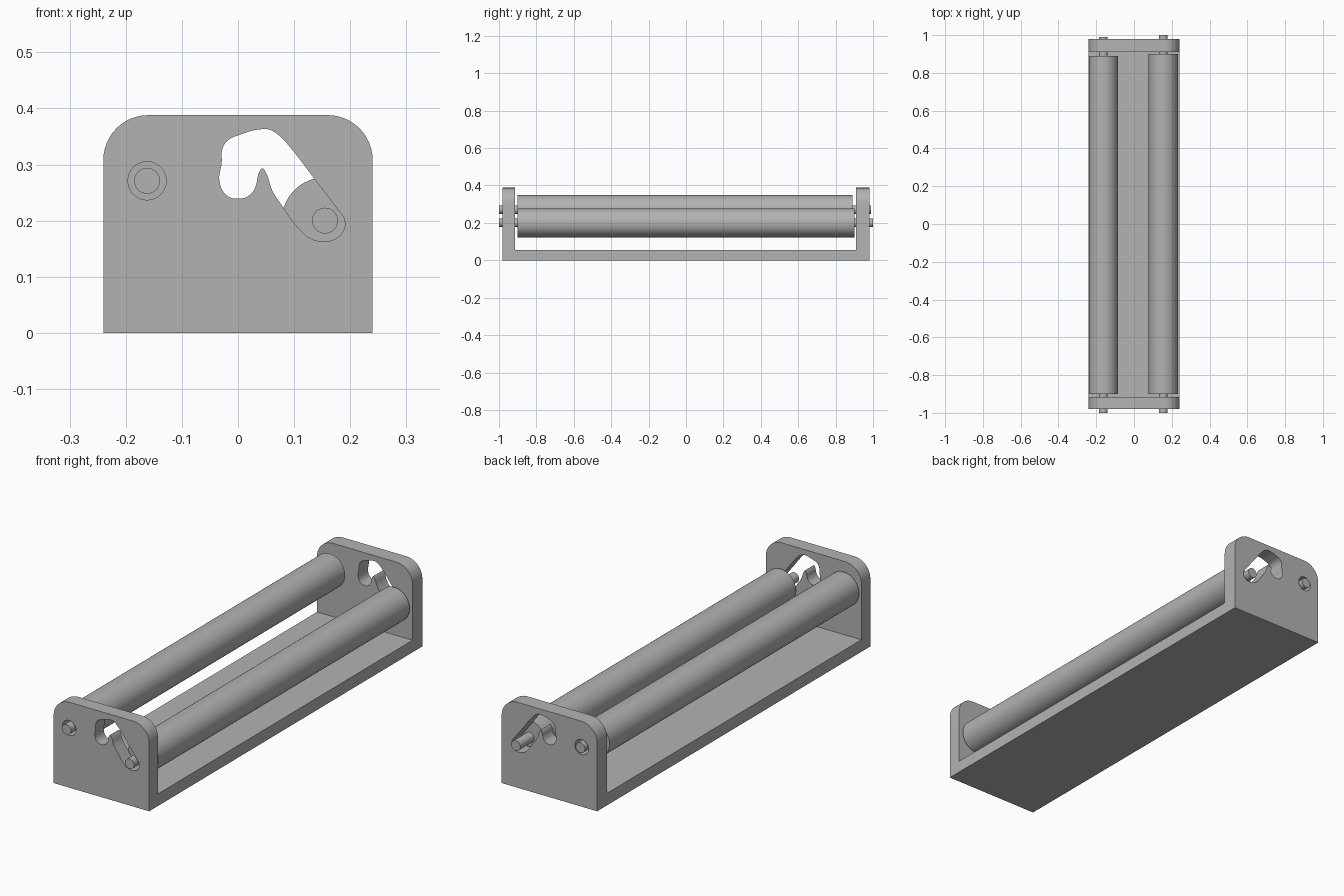
import bpy
import math

default = bpy.data.objects.get("Cube")
if default:
    bpy.data.objects.remove(default, do_unlink=True)

grey = bpy.data.materials.new("plain grey")
grey.use_nodes = True
colour = (0.45, 0.45, 0.45, 1)
grey.diffuse_color = colour
grey.node_tree.nodes["Principled BSDF"].inputs["Base Color"].default_value = colour


def activate(ob):
    bpy.ops.object.select_all(action='DESELECT')
    ob.select_set(True)
    bpy.context.view_layer.objects.active = ob


def smooth(ob):
    activate(ob)
    bpy.ops.object.shade_smooth_by_angle(angle=math.radians(30))


def prism(name, points, half_length, bezier=False):
    """Closed x-z outline extruded along y."""
    curve = bpy.data.curves.new(name, 'CURVE')
    curve.dimensions = '2D'
    curve.fill_mode = 'BOTH'
    curve.extrude = half_length
    curve.resolution_u = 6
    if bezier:
        spline = curve.splines.new('BEZIER')
        spline.bezier_points.add(len(points) - 1)
        for bp, (x, z) in zip(spline.bezier_points, points):
            bp.co = (x, z, 0)
            bp.handle_left_type = bp.handle_right_type = 'AUTO'
    else:
        spline = curve.splines.new('POLY')
        spline.points.add(len(points) - 1)
        for p, (x, z) in zip(spline.points, points):
            p.co = (x, z, 0, 1)
    spline.use_cyclic_u = True
    ob = bpy.data.objects.new(name, curve)
    bpy.context.collection.objects.link(ob)
    ob.rotation_euler.x = math.pi / 2
    activate(ob)
    bpy.ops.object.convert(target='MESH')
    ob = bpy.context.object
    # weld caps to walls so the solid is closed
    bpy.ops.object.transform_apply(location=False, rotation=True, scale=False)
    bpy.ops.object.mode_set(mode='EDIT')
    bpy.ops.mesh.select_all(action='SELECT')
    bpy.ops.mesh.remove_doubles(threshold=0.00005)
    bpy.ops.mesh.normals_make_consistent(inside=False)
    bpy.ops.object.mode_set(mode='OBJECT')
    return ob


def rod(name, x, z, radius, y0, y1):
    bpy.ops.mesh.primitive_cylinder_add(
        vertices=64, radius=radius, depth=y1 - y0,
        location=(x, (y0 + y1) / 2, z), rotation=(math.pi / 2, 0, 0))
    ob = bpy.context.object
    ob.name = name
    ob.data.materials.append(grey)
    smooth(ob)
    return ob


def cut(target, cutter):
    mod = target.modifiers.new("cut", 'BOOLEAN')
    mod.operation = 'DIFFERENCE'
    mod.solver = 'EXACT'
    mod.object = cutter
    activate(target)
    bpy.ops.object.modifier_apply(modifier=mod.name)
    bpy.data.objects.remove(cutter, do_unlink=True)


# Frame: round-shouldered block, hollowed into a floor and two end plates
W, H, R = 0.24, 0.388, 0.08
outline = [(-W, 0), (W, 0)]
for cx, start in ((W - R, 0), (R - W, 90)):
    for i in range(13):
        a = math.radians(start + i * 7.5)
        outline.append((cx + R * math.cos(a), H - R + R * math.sin(a)))
frame = prism("frame", outline, 0.98)

bpy.ops.mesh.primitive_cube_add(size=1, location=(0, -0.003, 0.555))
channel = bpy.context.object
channel.scale = (1, 1.825, 1)
cut(frame, channel)

# Curved locking slot through both end plates
slot = [(-0.033, 0.270), (-0.029, 0.304), (-0.028, 0.327), (-0.018, 0.343),
        (0.003, 0.353), (0.042, 0.363), (0.056, 0.362), (0.074, 0.351),
        (0.095, 0.328), (0.138, 0.272), (0.178, 0.219), (0.189, 0.203),
        (0.189, 0.185), (0.176, 0.169), (0.154, 0.163), (0.130, 0.168),
        (0.113, 0.181), (0.079, 0.226), (0.061, 0.254), (0.049, 0.287),
        (0.0435, 0.293), (0.038, 0.287), (0.031, 0.260), (0.020, 0.245),
        (0.000, 0.239), (-0.020, 0.245)]
cut(frame, prism("slot_cutter", slot, 1.1, bezier=True))

# Bearing hole for the fixed axle
FX, FZ = -0.162, 0.271
cut(frame, rod("hole_cutter", FX, FZ, 0.034, -1.1, 1.1))
frame.data.materials.clear()
frame.data.materials.append(grey)
smooth(frame)

# Fixed roller and movable roller, each on a thin axle
MX, MZ = 0.155, 0.2
rod("fixed_roller", FX, FZ, 0.077, -0.9, 0.89)
rod("fixed_axle", FX, FZ, 0.023, -1.0, 0.99)
rod("movable_roller", MX, MZ, 0.077, -0.9, 0.9)
rod("movable_axle", MX, MZ, 0.023, -1.0, 1.0)
